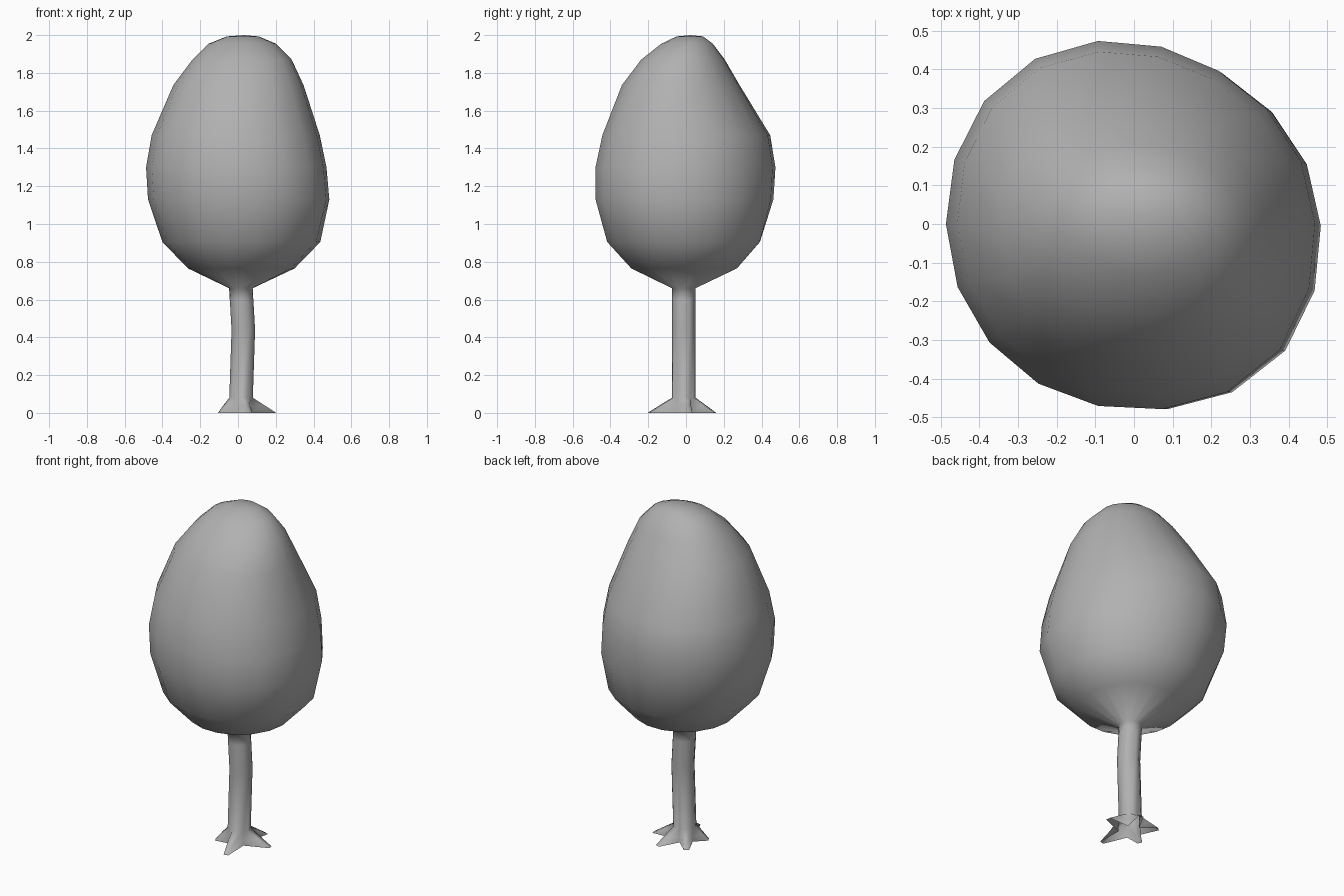
import bpy, bmesh
from math import cos, sin, pi, radians, hypot, atan2

if "Cube" in bpy.data.objects:
    bpy.data.objects.remove(bpy.data.objects["Cube"])

grey = bpy.data.materials.new("grey")
grey.diffuse_color = (0.44, 0.44, 0.44, 1)
grey.use_nodes = True
grey.node_tree.nodes["Principled BSDF"].inputs["Base Color"].default_value = grey.diffuse_color


def loft(name, rings, apex=None):
    """Skin a stack of equal-length rings, listed bottom to top."""
    bm = bmesh.new()
    loops = [[bm.verts.new(p) for p in ring] for ring in rings]
    n = len(loops[0])
    for a, b in zip(loops, loops[1:]):
        for i in range(n):
            j = (i + 1) % n
            bm.faces.new((a[i], a[j], b[j], b[i]))
    if apex:
        top = bm.verts.new(apex)
        for i in range(n):
            bm.faces.new((loops[-1][i], loops[-1][(i + 1) % n], top))
    me = bpy.data.meshes.new(name)
    bm.to_mesh(me)
    bm.free()
    me.materials.append(grey)
    ob = bpy.data.objects.new(name, me)
    bpy.context.collection.objects.link(ob)
    me.polygons.foreach_set("use_smooth", [True] * len(me.polygons))
    return ob


def lobe(a, degrees):
    return max(0, cos(a - radians(degrees))) ** 6


# Crown: z, x min, x max, y min, y max, dip at back right, bulge front right, bulge back left
profile = [
    (0.60, -0.044, 0.081, -0.074, 0.050, 0, 0, 0),
    (0.66, -0.047, 0.078, -0.074, 0.050, 0, 0, 0),
    (0.765, -0.265, 0.30, -0.29, 0.27, 0, 0, 0),
    (0.905, -0.40, 0.435, -0.415, 0.39, 0, 0.02, 0.01),
    (1.13, -0.475, 0.48, -0.47, 0.46, 0.04, 0.065, 0.035),
    (1.30, -0.485, 0.465, -0.47, 0.47, 0.04, 0.065, 0.04),
    (1.47, -0.455, 0.43, -0.435, 0.44, 0.03, 0.06, 0.05),
    (1.735, -0.34, 0.345, -0.335, 0.275, 0, 0.05, 0.08),
    (1.87, -0.24, 0.283, -0.235, 0.20, 0, 0.04, 0.07),
    (1.955, -0.155, 0.20, -0.13, 0.14, 0, 0, 0.03),
    (1.993, -0.06, 0.11, -0.05, 0.09, 0, 0, 0),
]
SIDES = 18
rings = []
for z, x0, x1, y0, y1, dip, front, back in profile:
    ring = []
    for i in range(SIDES):
        a = 2 * pi * i / SIDES
        k = 1 - dip * lobe(a, 58) + front * lobe(a, -45) + back * lobe(a, 132)
        ring.append(((x0 + x1) / 2 + k * (x1 - x0) / 2 * cos(a),
                     (y0 + y1) / 2 + k * 1.015 * (y1 - y0) / 2 * sin(a), z))
    rings.append(ring)
loft("crown", rings, apex=(0.03, 0.025, 2.0))

# Trunk with five blunt roots: three columns per root (two on the tip, one valley), open below
CX, CY, R = 0.016, -0.012, 0.063
tips = [(0.20, 0.02), (0.08, 0.155), (-0.08, 0.11), (-0.10, -0.07), (0.06, -0.20)]
polar = [(atan2(y - CY, x - CX) % (2 * pi), hypot(x - CX, y - CY)) for x, y in tips]
base, mid, angles = [], [], []
for k, (a, r) in enumerate(polar):
    nxt = polar[(k + 1) % 5][0] + (2 * pi if k == 4 else 0)
    for side in (-1, 1):
        w = 0.014 * side
        base.append((CX + r * cos(a) - w * sin(a), CY + r * sin(a) + w * cos(a), 0))
        rm = R + (r - R) * 0.45
        w = 0.018 * side
        mid.append((CX + rm * cos(a) - w * sin(a), CY + rm * sin(a) + w * cos(a), 0.043))
        angles.append(a + side * radians(17))
    v = (a + nxt) / 2
    base.append((CX + R * cos(v), CY + R * sin(v), 0))
    mid.append((CX + R * cos(v), CY + R * sin(v), 0.035))
    angles.append(v)

stem = [(0.08, CX), (0.44, 0.028), (0.605, 0.0185)]
trunk_rings = [base, mid] + [
    [(cx + R * cos(a), CY + R * sin(a), z) for a in angles] for z, cx in stem]
loft("trunk_and_roots", trunk_rings)
